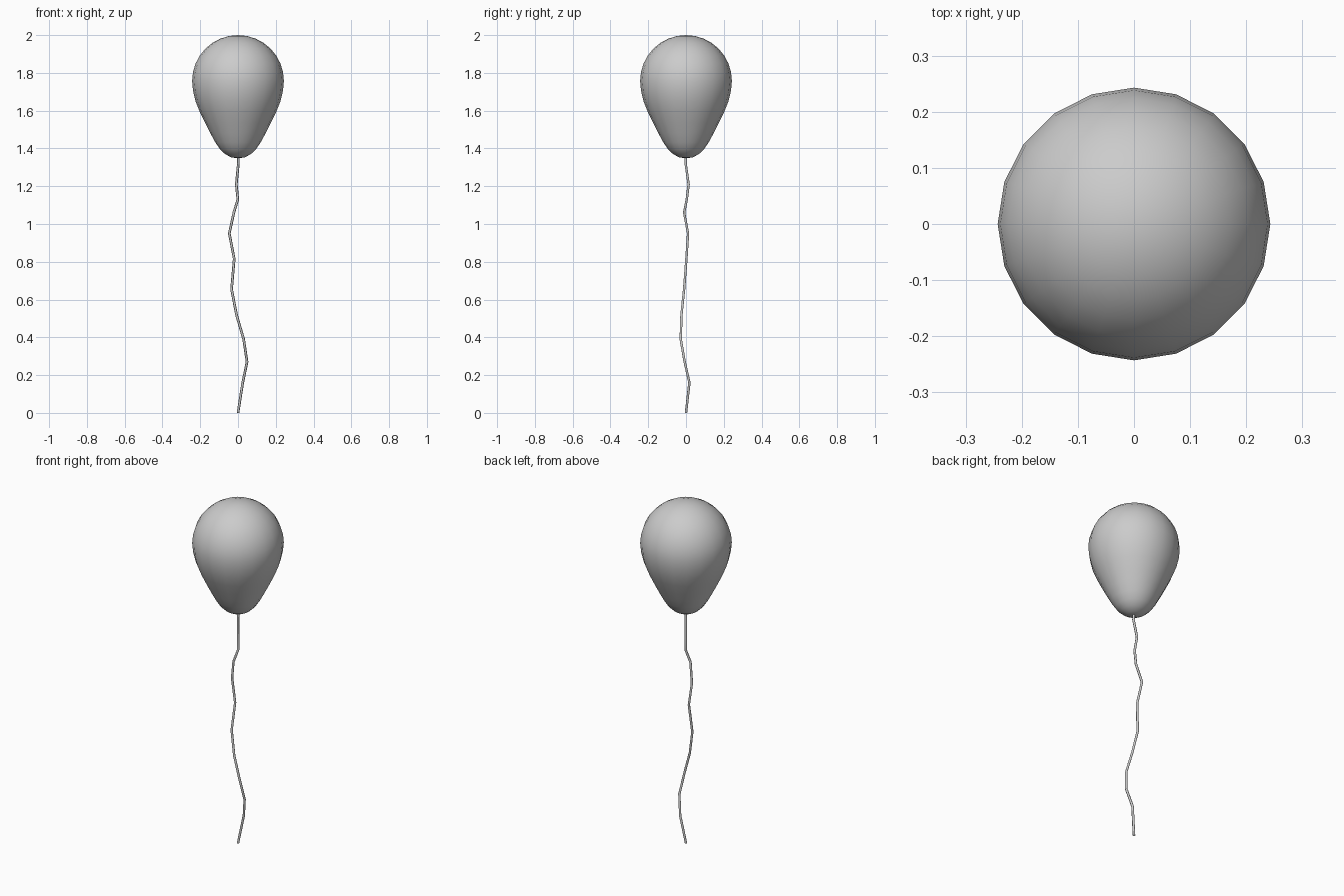
import bpy, bmesh, math

if "Cube" in bpy.data.objects:
    bpy.data.objects.remove(bpy.data.objects["Cube"])

# Balloon: teardrop profile revolved with 20 sides
SIDES, TOP_R, TOP_Z = 20, 0.243, 1.757
profile = [(0.036, 1.353), (0.068, 1.37), (0.095, 1.395), (0.12, 1.432),
           (0.146, 1.48), (0.174, 1.535), (0.203, 1.595), (0.225, 1.65),
           (0.238, 1.705)]
profile += [(TOP_R * math.cos(a), TOP_Z + TOP_R * math.sin(a))
            for a in (math.radians(11.25 * i) for i in range(8))]

bm = bmesh.new()
rings = [[bm.verts.new((r * math.cos(2 * math.pi * i / SIDES),
                        r * math.sin(2 * math.pi * i / SIDES), z))
          for i in range(SIDES)] for r, z in profile]
bottom = bm.verts.new((0, 0, 1.347))
top = bm.verts.new((0, 0, 2.0))
for i in range(SIDES):
    j = (i + 1) % SIDES
    for a, b in zip(rings, rings[1:]):
        bm.faces.new((a[i], a[j], b[j], b[i]))
    bm.faces.new((bottom, rings[0][j], rings[0][i]))
    bm.faces.new((top, rings[-1][i], rings[-1][j]))
for f in bm.faces:
    f.smooth = True
mesh = bpy.data.meshes.new("balloon")
bm.to_mesh(mesh)
bm.free()
bpy.context.collection.objects.link(bpy.data.objects.new("balloon", mesh))

# String: thin tube along a kinked path
path = [(0, 0, 0), (0.025, 0.018, 0.16), (0.048, -0.007, 0.27),
        (0.03, -0.028, 0.39), (-0.008, -0.024, 0.52), (-0.034, -0.01, 0.655),
        (-0.02, 0.002, 0.815), (-0.046, 0.011, 0.95), (-0.022, -0.01, 1.06),
        (-0.001, 0.004, 1.13), (-0.009, 0.014, 1.21), (0.002, -0.002, 1.32),
        (0.002, 0, 1.36)]
curve = bpy.data.curves.new("string", "CURVE")
curve.dimensions = "3D"
curve.bevel_depth = 0.007
curve.bevel_resolution = 1
curve.use_fill_caps = True
spline = curve.splines.new("POLY")
spline.points.add(len(path) - 1)
for p, co in zip(spline.points, path):
    p.co = (*co, 1)
bpy.context.collection.objects.link(bpy.data.objects.new("string", curve))
